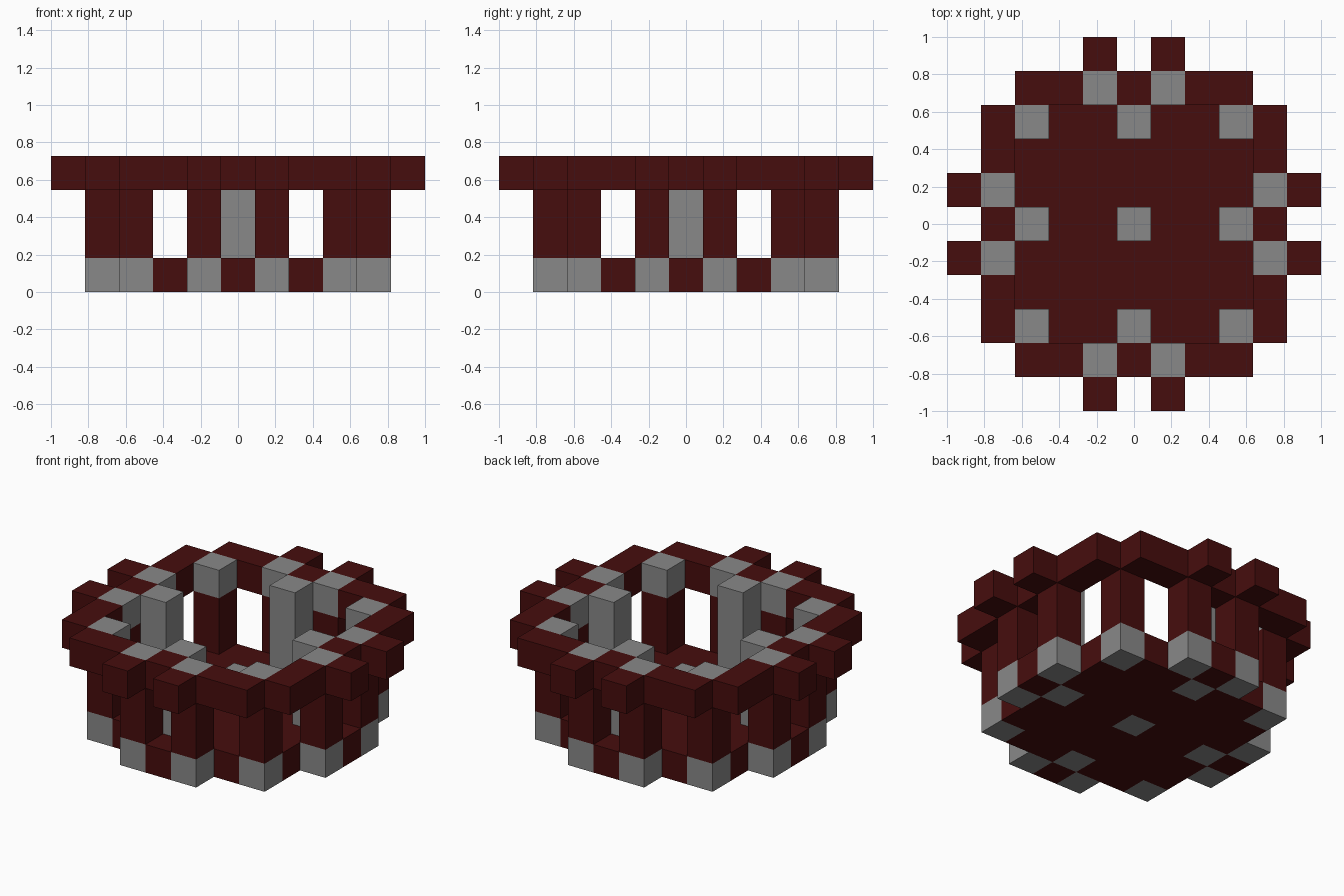
import bpy
import bmesh

if "Cube" in bpy.data.objects:
    bpy.data.objects.remove(bpy.data.objects["Cube"], do_unlink=True)

CELL = 2 / 11  # the whole model sits on an 11 x 11 grid of blocks


def make_material(name, colour):
    mat = bpy.data.materials.new(name)
    mat.use_nodes = True
    mat.diffuse_color = colour
    mat.node_tree.nodes["Principled BSDF"].inputs["Base Color"].default_value = colour
    return mat


DARK_RED = make_material("dark red", (0.062, 0.004, 0.004, 1))
GREY = make_material("stone grey", (0.25, 0.25, 0.25, 1))


def spin(*cells):
    """Repeat grid cells on all four sides, mirrored."""
    return {c for x, y in cells for sx in (1, -1) for sy in (1, -1)
            for c in ((sx * x, sy * y), (sy * y, sx * x))}


def build(name, cells, bottom, top, grey_cells=()):
    """Raise grid cells into one outer shell; chosen cells are grey."""
    bm = bmesh.new()

    def add_face(points, grey):
        face = bm.faces.new([bm.verts.new([v * CELL for v in p]) for p in points])
        face.material_index = int(grey)

    for x, y in sorted(cells):
        grey = (x, y) in grey_cells
        ring = [(x + dx, y + dy) for dx, dy in
                ((-.5, -.5), (.5, -.5), (.5, .5), (-.5, .5))]
        add_face([(*p, top) for p in ring], grey)
        add_face([(*p, bottom) for p in reversed(ring)], grey)
        # Side walls only where the part has no neighbouring cell
        for k, (dx, dy) in enumerate(((0, -1), (1, 0), (0, 1), (-1, 0))):
            if (x + dx, y + dy) not in cells:
                a, b = ring[k], ring[(k + 1) % 4]
                add_face([(*a, bottom), (*b, bottom), (*b, top), (*a, top)], grey)

    bmesh.ops.remove_doubles(bm, verts=bm.verts, dist=0.001)
    mesh = bpy.data.meshes.new(name)
    bm.to_mesh(mesh)
    bm.free()
    mesh.materials.append(DARK_RED)
    mesh.materials.append(GREY)
    obj = bpy.data.objects.new(name, mesh)
    bpy.context.collection.objects.link(obj)
    return obj


corners = spin((3, 3))
side_posts = spin((1, 4))
inner = spin((0, 3))
centre = {(0, 0)}

# Floor: a square slab with a three-block step on each side
square = {(x, y) for x in range(-3, 4) for y in range(-3, 4)}
build("floor", square | spin((0, 4), (1, 4)), 0, 1,
      corners | side_posts | inner | centre)

# Supports between the floor and the rim
build("outer_posts", corners | side_posts, 1, 3)
build("inner_pillars", inner, 1, 4, inner)
build("centre_block", centre, 1, 2, centre)

# Rim with grey blocks over the posts and small outer lugs
rim = spin((0, 4), (1, 4), (2, 4), (3, 4), (3, 3))
build("rim", rim | spin((1, 5)), 3, 4, corners | side_posts)
